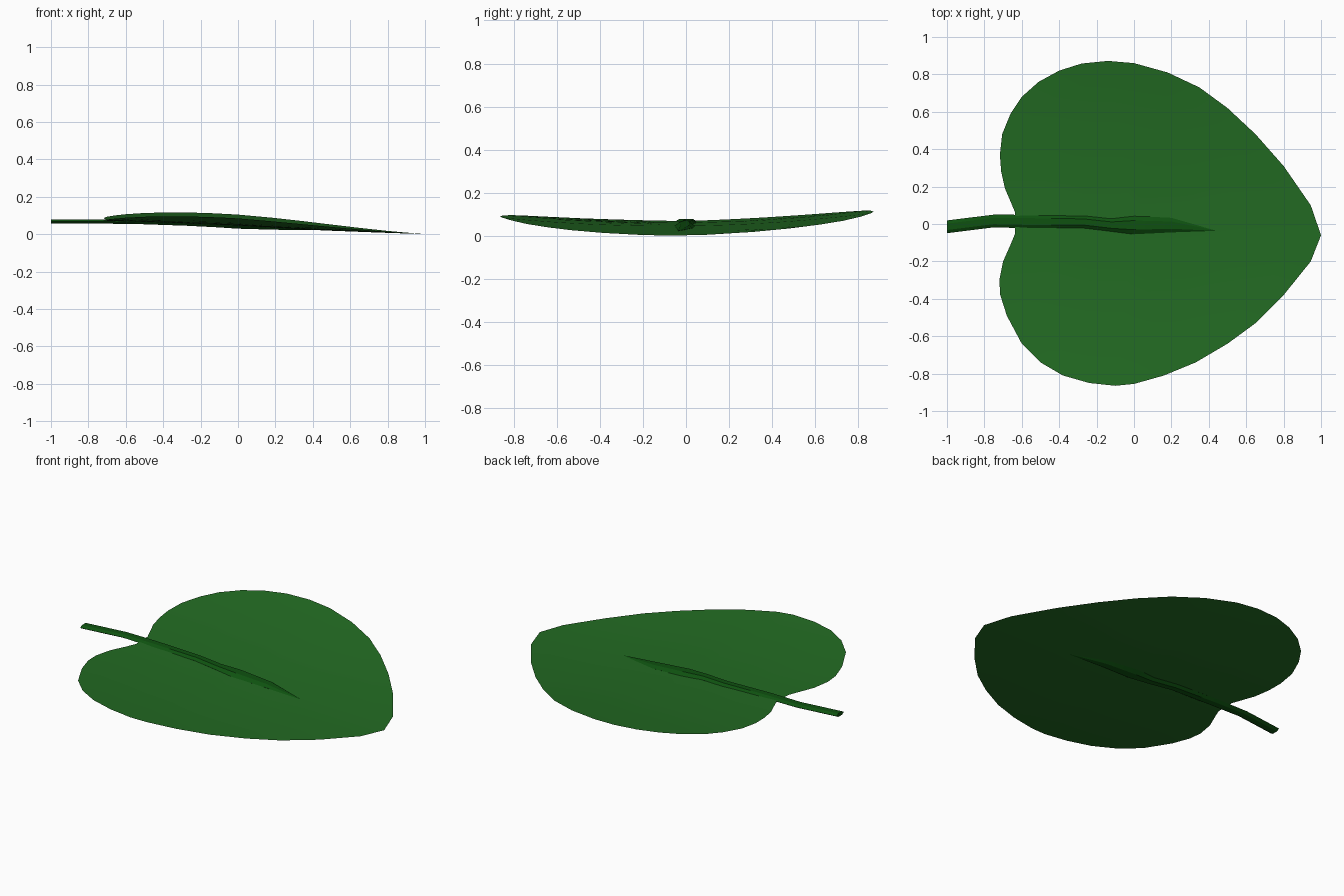
import bpy, math
from mathutils import Vector

cube = bpy.data.objects.get("Cube")
if cube:
    bpy.data.objects.remove(cube, do_unlink=True)


def material(name, colour):
    m = bpy.data.materials.new(name)
    m.use_nodes = True
    m.diffuse_color = (*colour, 1)
    bsdf = next(n for n in m.node_tree.nodes if n.type == 'BSDF_PRINCIPLED')
    bsdf.inputs["Base Color"].default_value = (*colour, 1)
    bsdf.inputs["Roughness"].default_value = 0.8
    return m


def build(name, verts, faces, mat, angle):
    mesh = bpy.data.meshes.new(name)
    mesh.from_pydata(verts, [], faces)
    mesh.materials.append(mat)
    obj = bpy.data.objects.new(name, mesh)
    bpy.context.collection.objects.link(obj)
    bpy.ops.object.select_all(action='DESELECT')
    bpy.context.view_layer.objects.active = obj
    obj.select_set(True)
    bpy.ops.object.shade_smooth_by_angle(angle=math.radians(angle))
    return obj


def midrib_height(x):
    # gentle fall from the notch to the tip
    keys = [(-.75, .073), (-.35, .061), (0, .046), (.4, .023), (.7, .011), (1, .001)]
    for (x0, z0), (x1, z1) in zip(keys, keys[1:]):
        if x <= x1:
            return z0 + (z1 - z0) * (x - x0) / (x1 - x0)
    return keys[-1][1]


def blade_height(x, y):
    # shallow trough with one side a little higher
    return max(0, midrib_height(x) + .066 * y * y + .0115 * y)


# Leaf blade: heart outline from notch, round one lobe, tip, other lobe
outline = [
    (-.635, .06), (-.66, .12), (-.69, .19), (-.71, .28), (-.717, .37), (-.705, .48),
    (-.66, .59), (-.6, .68), (-.51, .76), (-.4, .82), (-.28, .858), (-.14, .872),
    (0, .86), (.18, .81), (.35, .73), (.5, .62), (.65, .48), (.8, .31), (.945, .1),
    (1, -.06), (.945, -.2), (.8, -.38), (.65, -.53), (.5, -.64), (.33, -.74),
    (.16, -.81), (0, -.855), (-.1, -.865), (-.24, -.85), (-.38, -.81), (-.5, -.74),
    (-.6, -.64), (-.68, -.49), (-.715, -.38), (-.72, -.3), (-.7, -.2), (-.66, -.11),
    (-.635, -.05)]
outline.reverse()  # puts the face normals upward
n = len(outline)
rings = 8
verts = [(0, 0, blade_height(0, 0))]
for r in range(1, rings + 1):
    for px, py in outline:
        x, y = px * r / rings, py * r / rings
        verts.append((x, y, blade_height(x, y)))
faces = []
for i in range(n):
    j = (i + 1) % n
    faces.append((0, 1 + i, 1 + j))
    for r in range(rings - 1):
        a, b = 1 + r * n, 1 + (r + 1) * n
        faces.append((a + i, b + i, b + j, a + j))
build("leaf_blade", [Vector(v) for v in verts], faces,
      material("leaf green", (.0165, .148, .0165)), 40)

# Stem: six-sided bent tube, stations are x, y, z, half width, half height
stations = [
    (-1, -.015, .067, .034, .012), (-.75, .016, .067, .034, .012),
    (-.55, .013, .066, .036, .013), (-.27, .011, .058, .033, .015),
    (-.12, -.006, .052, .034, .017), (0, -.006, .046, .049, .019),
    (.2, -.006, .036, .039, .014), (.43, -.035, .023, .002, .001)]
sides = 6
verts = [(x, y + ry * math.cos(math.tau * k / sides), z + rz * math.sin(math.tau * k / sides))
         for x, y, z, ry, rz in stations for k in range(sides)]
faces = [tuple(reversed(range(sides))),
         tuple(range(len(verts) - sides, len(verts)))]
for s in range(len(stations) - 1):
    for k in range(sides):
        a, b = s * sides + k, s * sides + (k + 1) % sides
        faces.append((a, b, b + sides, a + sides))
build("stem", verts, faces, material("dark stem green", (.0045, .083, .005)), 30)
